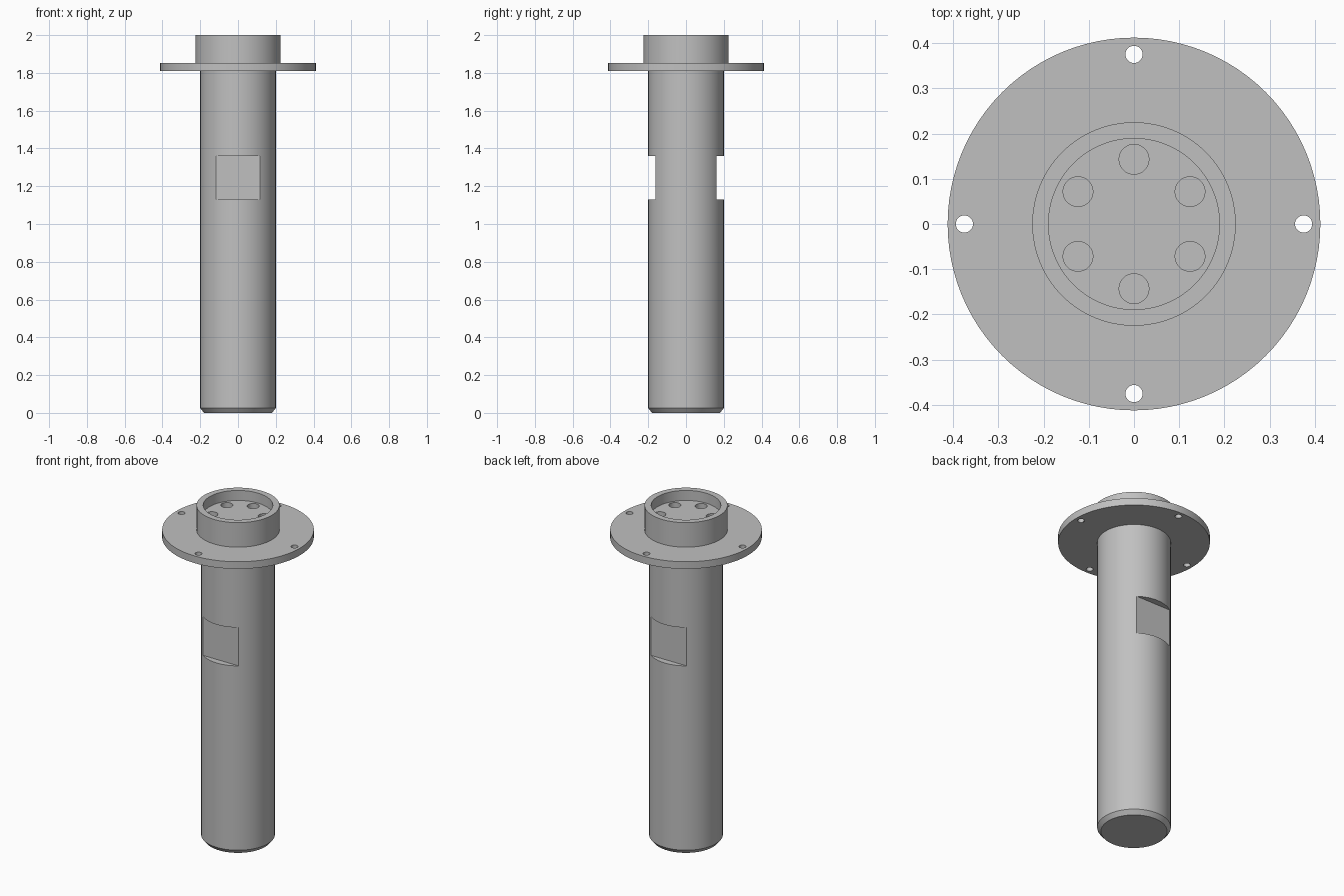
import bpy, math
from math import cos, sin, pi

if "Cube" in bpy.data.objects:
    bpy.data.objects.remove(bpy.data.objects["Cube"])

steel = bpy.data.materials.new("light grey steel")
steel.diffuse_color = (0.53, 0.53, 0.53, 1)
steel.use_nodes = True
steel.node_tree.nodes["Principled BSDF"].inputs["Base Color"].default_value = steel.diffuse_color


def lathe(name, profile, sides=96):
    """Revolve an (r, z) profile, running bottom to top, around z."""
    verts, faces, rings = [], [], []
    for r, z in profile:
        rings.append(len(verts))
        verts += [(r * cos(2 * pi * i / sides), r * sin(2 * pi * i / sides), z)
                  for i in range(sides)]
    for a, b in zip(rings, rings[1:]):
        faces += [(a + i, a + (i + 1) % sides, b + (i + 1) % sides, b + i)
                  for i in range(sides)]
    faces.append(tuple(reversed(range(sides))))
    faces.append(tuple(rings[-1] + i for i in range(sides)))
    mesh = bpy.data.meshes.new(name)
    mesh.from_pydata(verts, [], faces)
    obj = bpy.data.objects.new(name, mesh)
    bpy.context.collection.objects.link(obj)
    mesh.materials.append(steel)
    return obj


def cut(target, cutter):
    """Subtract the cutter from the target and remove it."""
    bpy.context.view_layer.objects.active = target
    mod = target.modifiers.new("cut", 'BOOLEAN')
    mod.operation, mod.solver, mod.object = 'DIFFERENCE', 'EXACT', cutter
    bpy.ops.object.modifier_apply(modifier=mod.name)
    bpy.data.objects.remove(cutter)


def drill(target, radius, ring, count, start, z0, z1):
    """Drill a ring of round holes."""
    for k in range(count):
        a = start + 2 * pi * k / count
        bit = lathe("drill_cutter", [(radius, z0), (radius, z1)], 32)
        bit.location = (ring * cos(a), ring * sin(a), 0)
        cut(target, bit)


# Shaft with chamfered foot, flange, collar and recessed top, as one solid
body = lathe("flanged_shaft", [
    (0.18, 0), (0.2, 0.025), (0.2, 1.81), (0.412, 1.81), (0.412, 1.853),
    (0.225, 1.853), (0.225, 2.0), (0.189, 2.0), (0.189, 1.94)])

# Wrench flats, front and back
for side in (-1, 1):
    bpy.ops.mesh.primitive_cube_add(size=1, location=(0, side * 0.262, 1.245))
    block = bpy.context.object
    block.scale = (0.5, 0.2, 0.23)
    cut(body, block)

# Bolt holes through the flange, blind holes in the recess floor
drill(body, 0.019, 0.375, 4, 0, 1.75, 1.9)
drill(body, 0.033, 0.143, 6, pi / 2, 1.82, 1.97)

bpy.ops.object.select_all(action='DESELECT')
body.select_set(True)
bpy.context.view_layer.objects.active = body
bpy.ops.object.shade_smooth_by_angle(angle=math.radians(25))
